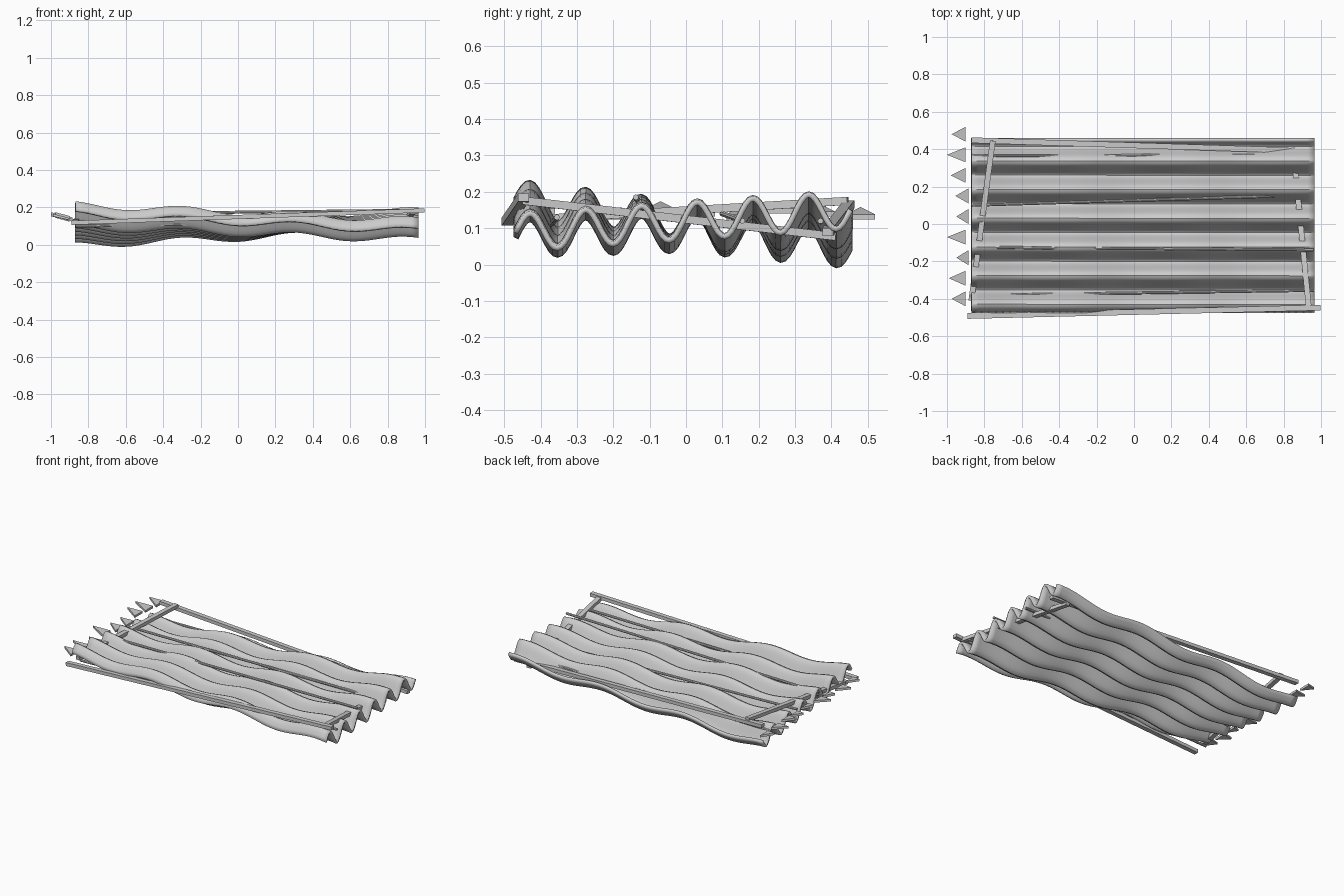
import bpy, bmesh, math
from mathutils import Vector

cube = bpy.data.objects.get("Cube")
if cube:
    bpy.data.objects.remove(cube)

grey = bpy.data.materials.new("plain_grey")
grey.use_nodes = True
colour = (0.6, 0.6, 0.6, 1)
grey.diffuse_color = colour
grey.node_tree.nodes["Principled BSDF"].inputs["Base Color"].default_value = colour


def make_object(name, bm, smooth=False):
    bmesh.ops.recalc_face_normals(bm, faces=bm.faces)
    mesh = bpy.data.meshes.new(name)
    bm.to_mesh(mesh)
    bm.free()
    mesh.materials.append(grey)
    obj = bpy.data.objects.new(name, mesh)
    bpy.context.collection.objects.link(obj)
    if smooth:
        bpy.ops.object.select_all(action='DESELECT')
        obj.select_set(True)
        bpy.context.view_layer.objects.active = obj
        bpy.ops.object.shade_smooth_by_angle(angle=math.radians(40))
    return obj


# Corrugated sheet: six waves across, twisted and rippled along its length
X0, X1, Y0, Y1 = -0.87, 0.965, -0.468, 0.452
WAVES, THICK = 6, 0.015


def sheet_height(x, y):
    wave = 0.05 * math.sin(math.tau * WAVES * (y - Y0) / (Y1 - Y0))
    ripple = 0.018 * math.cos(math.tau * (x + 0.3) / 0.6)
    twist = (-0.033 + 0.105 * x) * y
    return 0.105 + wave + ripple + twist


bm = bmesh.new()
nx, ny = 48, WAVES * 16
bmesh.ops.create_grid(bm, x_segments=nx, y_segments=ny, size=0.5)
for v in bm.verts:
    v.co.x = X0 + (v.co.x + 0.5) * (X1 - X0)
    v.co.y = Y0 + (v.co.y + 0.5) * (Y1 - Y0)
    v.co.z = sheet_height(v.co.x, v.co.y)
sheet = make_object("corrugated_sheet", bm, smooth=True)
solid = sheet.modifiers.new("thickness", 'SOLIDIFY')
solid.thickness = THICK
solid.offset = 0


def place_between(obj, start, end):
    # local x runs from start to end
    a, b = Vector(start), Vector(end)
    axis = (b - a).normalized()
    side = Vector((0, 0, 1)).cross(axis).normalized()
    up = axis.cross(side)
    for v in obj.data.vertices:
        p = v.co.copy()
        v.co = a + (b - a) * (p.x + 0.5) + side * p.y + up * p.z


def beam(name, start, end, width=0.03, height=0.022):
    bm = bmesh.new()
    bmesh.ops.create_cube(bm, size=1)
    for v in bm.verts:
        v.co.y *= width
        v.co.z *= height
    place_between(make_object(name, bm), start, end)


def rod(name, start, end, radius=0.008):
    bm = bmesh.new()
    bmesh.ops.create_cone(bm, cap_ends=True, segments=8, radius1=radius, radius2=radius, depth=1)
    for v in bm.verts:
        v.co = (v.co.z, v.co.x, v.co.y)
    place_between(make_object(name, bm, smooth=True), start, end)


# Long rails and crossbars
beam("front_rail", (-0.89, -0.492, 0.118), (0.997, -0.447, 0.184))
beam("back_rail", (-0.87, 0.448, 0.165), (0.96, 0.39, 0.09))
beam("left_end_crossbar", (0.935, -0.45, 0.176), (0.85, 0.41, 0.077))
beam("right_end_crossbar", (-0.87, -0.41, 0.125), (-0.755, 0.445, 0.175))

# Thin rods lying along the waves
rod("rod_1", (-0.87, -0.125, 0.165), (0.96, -0.138, 0.185))
rod("rod_2", (-0.87, 0.1, 0.14), (0.96, 0.155, 0.12))
rod("rod_3", (-0.87, -0.38, 0.1), (0.965, -0.355, 0.13))
rod("rod_4", (-0.87, 0.365, 0.1), (0.9, 0.37, 0.12))

# Row of pointed teeth beyond the right end
TIPS = [0.975, 1.0, 0.98, 0.955, 0.95, 1.0, 0.95, 0.99, 0.975]
for i, tip in enumerate(TIPS):
    y = 0.48 - 0.11 * i
    base = 0.9 - 0.015 * (tip < 0.96)
    z = 0.14 + 0.008 * (i % 3 - 1)
    half = 0.04
    bm = bmesh.new()
    face = bm.faces.new([bm.verts.new(p) for p in (
        (-tip, y, z + 0.012), (-base, y - half, z - 0.008), (-base, y + half, z - 0.008))])
    out = bmesh.ops.extrude_face_region(bm, geom=[face])
    top = [g for g in out["geom"] if isinstance(g, bmesh.types.BMVert)]
    bmesh.ops.translate(bm, verts=top, vec=(0, 0, 0.014))
    make_object(f"tooth_{i + 1}", bm)
